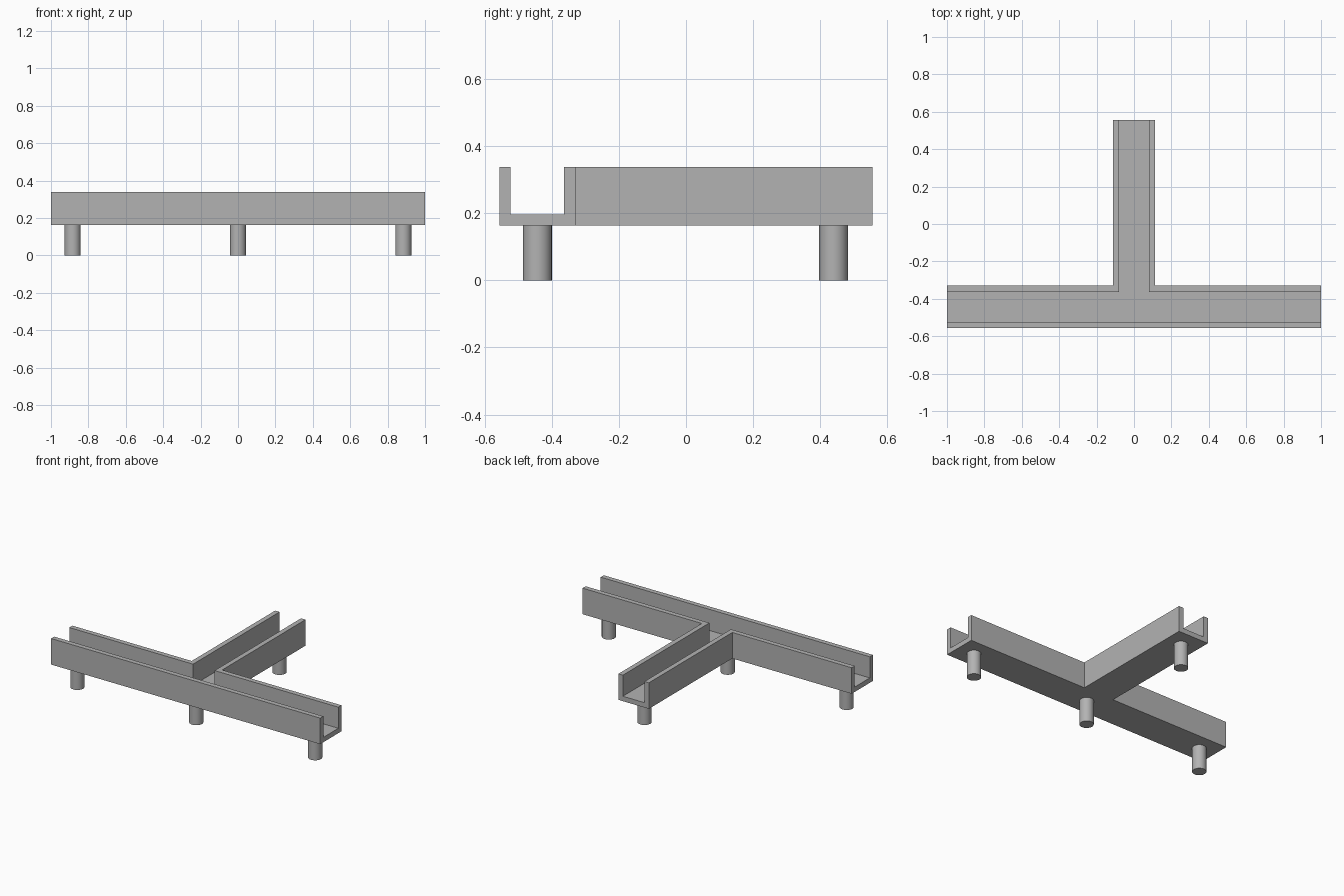
import bpy
import bmesh

old = bpy.data.objects.get("Cube")
if old:
    bpy.data.objects.remove(old, do_unlink=True)

END_X, END_Y = 1.0, 0.556          # channel ends
HALF, WALL = 0.113, 0.033          # half width of the channel, wall thickness
BASE, FLOOR, TOP = 0.163, 0.196, 0.338
MID_Y = HALF - END_Y               # centre line of the long run
LEG_R = 0.043

grey = bpy.data.materials.new("plain grey")
grey.use_nodes = True
colour = (0.45, 0.45, 0.45, 1)
grey.diffuse_color = colour
grey.node_tree.nodes["Principled BSDF"].inputs["Base Color"].default_value = colour


def add_object(name, bm):
    mesh = bpy.data.meshes.new(name)
    bmesh.ops.recalc_face_normals(bm, faces=bm.faces)
    bm.to_mesh(mesh)
    bm.free()
    mesh.materials.append(grey)
    obj = bpy.data.objects.new(name, mesh)
    bpy.context.collection.objects.link(obj)
    return obj


def tee_prism(name, half, extra, low, high):
    """T-shaped solid; extra lengthens the three open ends."""
    right = [(END_X + extra, MID_Y - half), (END_X + extra, MID_Y + half),
             (half, MID_Y + half), (half, END_Y + extra)]
    outline = right + [(-x, y) for x, y in reversed(right)]
    bm = bmesh.new()
    face = bm.faces.new([bm.verts.new((x, y, low)) for x, y in outline])
    grown = bmesh.ops.extrude_face_region(bm, geom=[face])["geom"]
    verts = [v for v in grown if isinstance(v, bmesh.types.BMVert)]
    bmesh.ops.translate(bm, verts=verts, vec=(0, 0, high - low))
    return add_object(name, bm)


# Open channel: a solid tee with a narrower tee cut out of it
channel = tee_prism("tee_channel", HALF, 0, BASE, TOP)
cutter = tee_prism("channel_cutter", HALF - WALL, 0.1, FLOOR, TOP + 0.1)
cutter.hide_render = True
cut = channel.modifiers.new("hollow", "BOOLEAN")
cut.operation = "DIFFERENCE"
cut.solver = "EXACT"
cut.object = cutter
bpy.context.view_layer.objects.active = channel
bpy.ops.object.modifier_apply(modifier=cut.name)
bpy.data.objects.remove(cutter, do_unlink=True)

# Round legs below the three ends and the junction
legs = {"left_leg": (0.884, MID_Y), "right_leg": (-0.884, MID_Y),
        "middle_leg": (0, MID_Y), "back_leg": (0, 0.44)}
for name, (x, y) in legs.items():
    bm = bmesh.new()
    bmesh.ops.create_cone(bm, cap_ends=True, segments=32,
                          radius1=LEG_R, radius2=LEG_R, depth=BASE)
    leg = add_object(name, bm)
    leg.location = (x, y, BASE / 2)
    bpy.ops.object.select_all(action="DESELECT")
    leg.select_set(True)
    bpy.context.view_layer.objects.active = leg
    bpy.ops.object.shade_smooth_by_angle()
